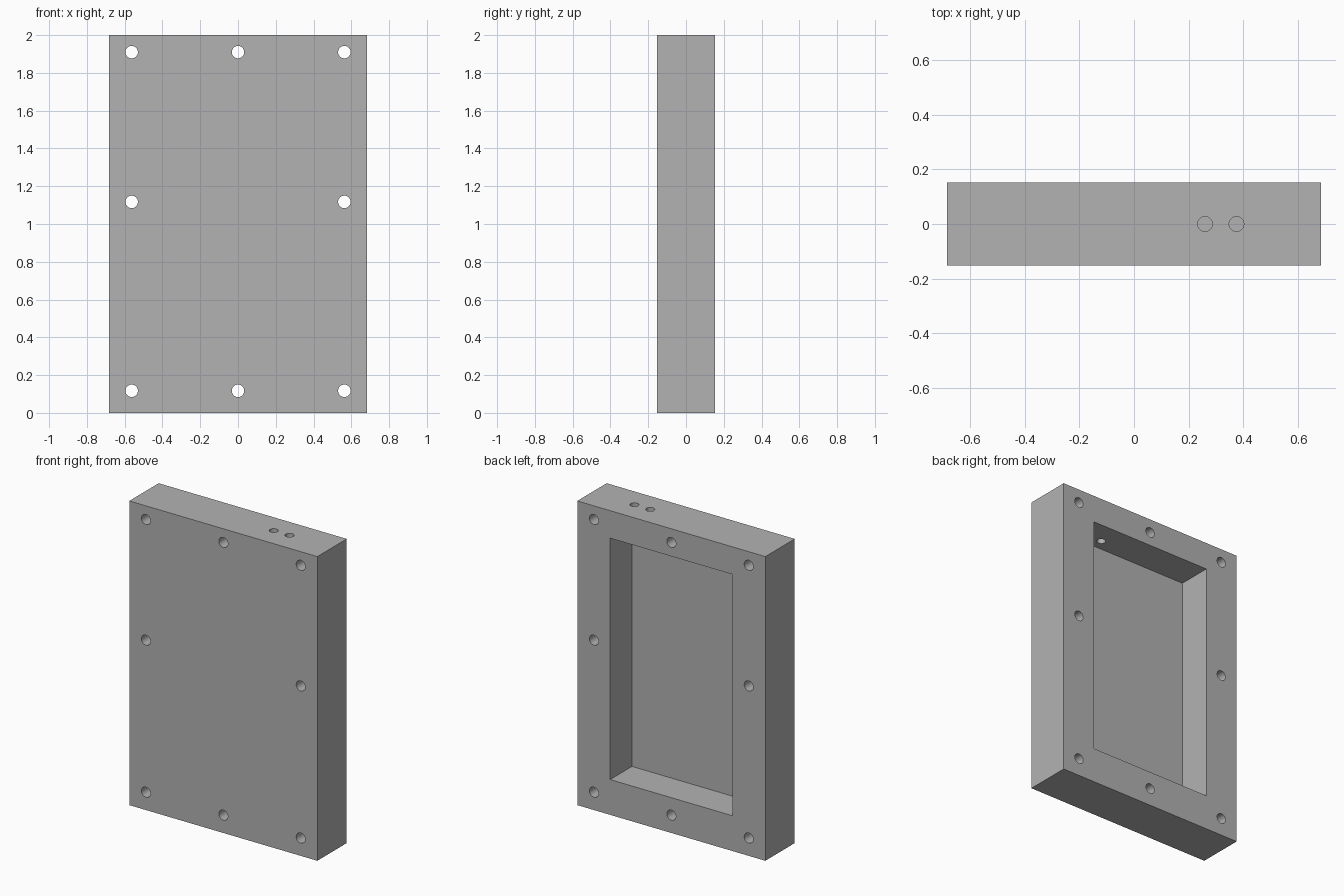
import bpy
import math

cube = bpy.data.objects.get("Cube")
if cube:
    bpy.data.objects.remove(cube, do_unlink=True)

WIDTH, DEPTH, HEIGHT = 1.368, 0.305, 2.0
BACK = DEPTH / 2

# Single plain grey
grey = bpy.data.materials.new("plain grey")
grey.use_nodes = True
colour = (0.448, 0.448, 0.448, 1)
grey.diffuse_color = colour
grey.node_tree.nodes["Principled BSDF"].inputs["Base Color"].default_value = colour


def box(name, low, high):
    centre = [(a + b) / 2 for a, b in zip(low, high)]
    bpy.ops.mesh.primitive_cube_add(size=1, location=centre)
    ob = bpy.context.object
    ob.name = name
    ob.scale = [b - a for a, b in zip(low, high)]
    bpy.ops.object.transform_apply(location=True, rotation=True, scale=True)
    ob.data.materials.append(grey)
    return ob


def drill(name, radius, length, location, tilt=0):
    bpy.ops.mesh.primitive_cylinder_add(vertices=40, radius=radius, depth=length,
                                        location=location, rotation=(tilt, 0, 0))
    ob = bpy.context.object
    ob.name = name
    ob.data.materials.append(grey)
    return ob


def cut(target, cutter):
    cutter.hide_render = True
    mod = target.modifiers.new(cutter.name, 'BOOLEAN')
    mod.operation = 'DIFFERENCE'
    mod.solver = 'EXACT'
    mod.object = cutter
    bpy.ops.object.select_all(action='DESELECT')
    bpy.context.view_layer.objects.active = target
    target.select_set(True)
    bpy.ops.object.modifier_apply(modifier=mod.name)
    bpy.data.objects.remove(cutter, do_unlink=True)


# Solid block
housing = box("housing", (-WIDTH / 2, -BACK, 0), (WIDTH / 2, BACK, HEIGHT))

# Deep rectangular pocket open at the back
cut(housing, box("pocket_cutter", (-0.445, -0.074, 0.232), (0.445, BACK + 0.1, 1.819)))

# Screw holes right through the rim, none in the middle
for x in (-0.563, 0, 0.563):
    for z in (0.117, 1.117, 1.91):
        if x or z != 1.117:
            cut(housing, drill("screw_hole_cutter", 0.033, 1, (x, 0, z), math.pi / 2))

# Two cable holes from the top into the pocket
for x in (0.26, 0.375):
    cut(housing, drill("cable_hole_cutter", 0.027, 0.4, (x, 0, HEIGHT - 0.1)))

# Round hole walls, sharp edges
bpy.ops.object.shade_smooth_by_angle(angle=math.radians(30))
